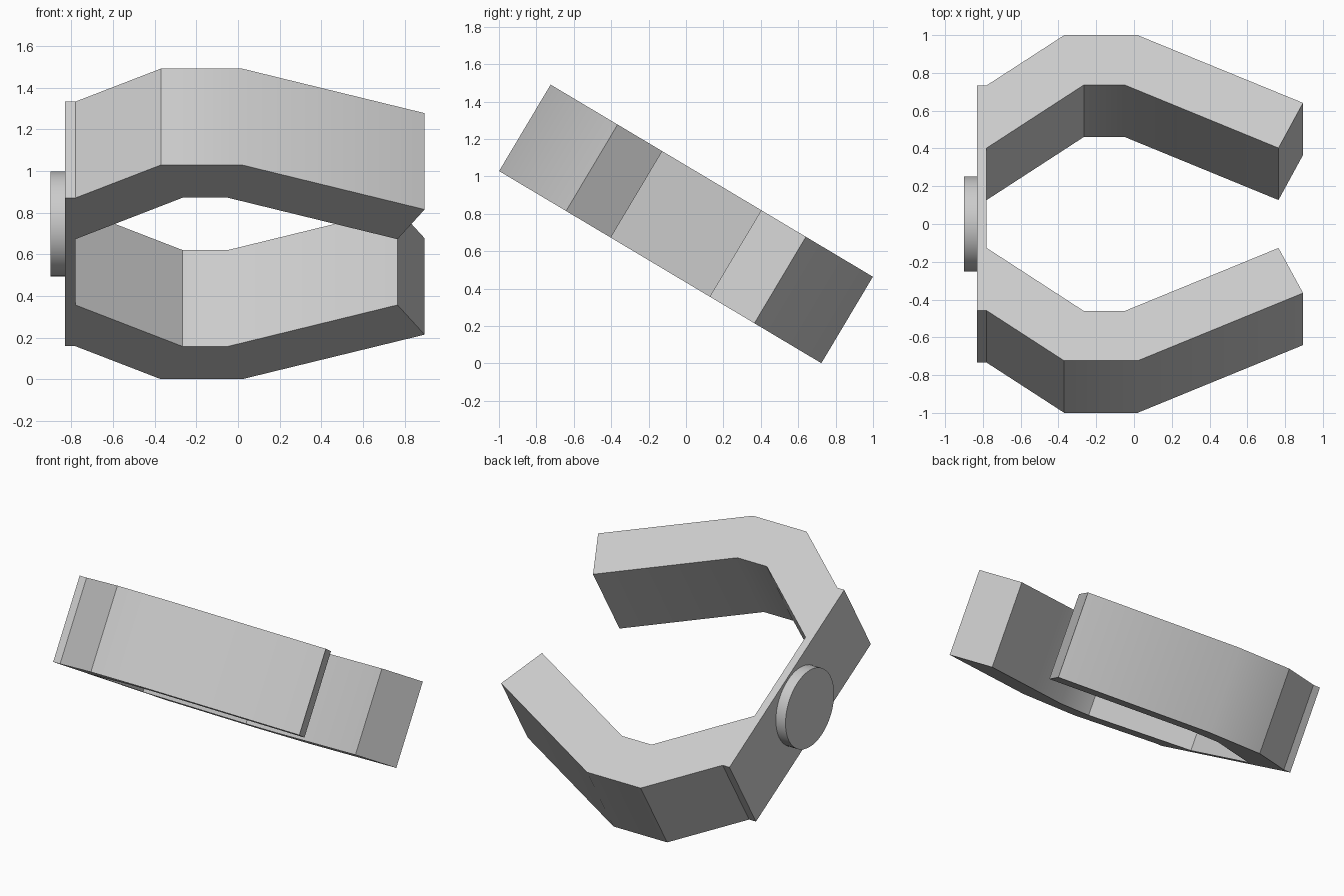
import bpy, bmesh, math
from mathutils import Matrix

cube = bpy.data.objects.get("Cube")
if cube:
    bpy.data.objects.remove(cube, do_unlink=True)

TILT = math.radians(-30.8)
WIDTH = 0.538
CENTRE_Z = 0.746

grey = bpy.data.materials.new("plain grey")
grey.use_nodes = True
colour = (0.6, 0.6, 0.6, 1)
grey.diffuse_color = colour
grey.node_tree.nodes["Principled BSDF"].inputs["Base Color"].default_value = colour


def finish(name, bm, matrix):
    bm.transform(matrix)
    bmesh.ops.recalc_face_normals(bm, faces=bm.faces)
    mesh = bpy.data.meshes.new(name)
    bm.to_mesh(mesh)
    bm.free()
    mesh.materials.append(grey)
    obj = bpy.data.objects.new(name, mesh)
    bpy.context.collection.objects.link(obj)
    bpy.ops.object.select_all(action='DESELECT')
    obj.select_set(True)
    bpy.context.view_layer.objects.active = obj
    bpy.ops.object.shade_smooth_by_angle(angle=math.radians(30))


# Open cuff: half outline from the back plate round to the inner wall, mirrored
half = [(-0.83, 0.694), (-0.78, 0.694), (-0.37, 1.003), (0.02, 1.003),
        (0.895, 0.586), (0.765, 0.308), (-0.05, 0.697), (-0.265, 0.697),
        (-0.78, 0.308)]
outline = half + [(x, -y) for x, y in reversed(half)]
bm = bmesh.new()
face = bm.faces.new([bm.verts.new((x, y, -WIDTH / 2)) for x, y in outline])
ext = bmesh.ops.extrude_face_region(bm, geom=[face])
top = [v for v in ext["geom"] if isinstance(v, bmesh.types.BMVert)]
bmesh.ops.translate(bm, verts=top, vec=(0, 0, WIDTH))
finish("cuff", bm, Matrix.Translation((0, 0, CENTRE_Z)) @ Matrix.Rotation(TILT, 4, 'X'))

# Round disc on the back plate
bm = bmesh.new()
bmesh.ops.create_cone(bm, cap_ends=True, segments=48, radius1=0.252, radius2=0.252, depth=0.07)
finish("round_disc", bm, Matrix.Translation((-0.865, 0, CENTRE_Z)) @ Matrix.Rotation(math.pi / 2, 4, 'Y'))
